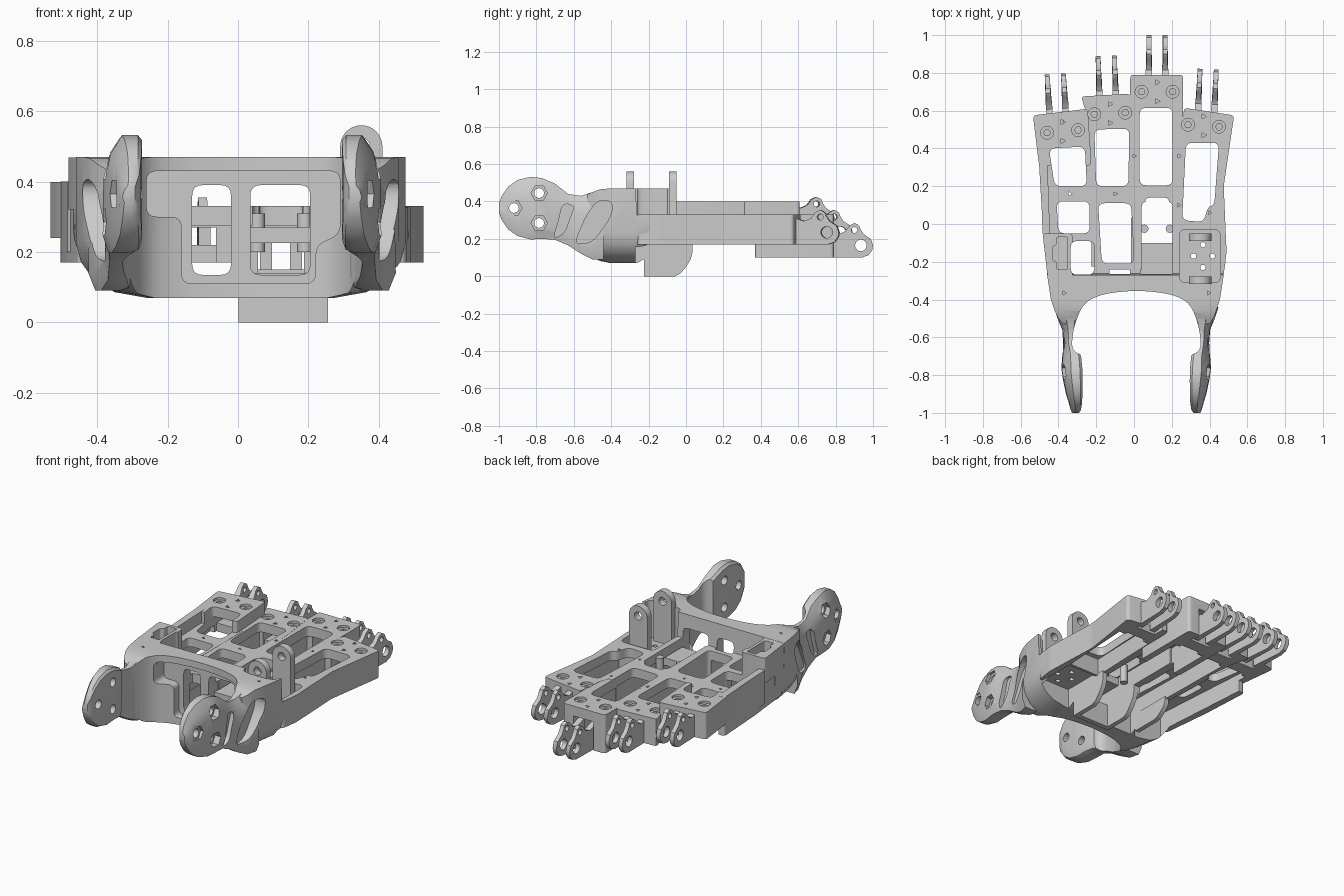
import bpy, bmesh, math
from mathutils import Vector, Matrix

if "Cube" in bpy.data.objects:
    bpy.data.objects.remove(bpy.data.objects["Cube"])

PLACE = {'Z': lambda u, v, w: (u, v, w), 'X': lambda u, v, w: (w, u, v), 'Y': lambda u, v, w: (u, w, v)}


def loft(name, rings):
    bm = bmesh.new()
    vs = [[bm.verts.new(p) for p in r] for r in rings]
    n = len(rings[0])
    for a, b in zip(vs, vs[1:]):
        for i in range(n):
            bm.faces.new((a[i], a[(i + 1) % n], b[(i + 1) % n], b[i]))
    bm.faces.new(vs[0])
    bm.faces.new(vs[-1])
    bmesh.ops.recalc_face_normals(bm, faces=bm.faces)
    me = bpy.data.meshes.new(name)
    bm.to_mesh(me)
    bm.free()
    ob = bpy.data.objects.new(name, me)
    bpy.context.collection.objects.link(ob)
    return ob


def prism(name, pts, axis, a, b):
    return loft(name, [[PLACE[axis](u, v, w) for u, v in pts] for w in (a, b)])


def rounded(pts, r, seg=4):
    out = []
    for i, p in enumerate(pts):
        p, q, s = Vector(p), Vector(pts[i - 1]), Vector(pts[(i + 1) % len(pts)])
        a = p + (q - p).normalized() * min(r, (q - p).length * .45)
        b = p + (s - p).normalized() * min(r, (s - p).length * .45)
        for k in range(seg + 1):
            t = k / seg
            out.append(tuple(a * (1 - t) ** 2 + p * 2 * t * (1 - t) + b * t * t))
    return out


def rect(x0, x1, y0, y1):
    return [(x0, y0), (x1, y0), (x1, y1), (x0, y1)]


def circle(x, y, r, n=20):
    return [(x + r * math.cos(k * math.tau / n), y + r * math.sin(k * math.tau / n)) for k in range(n)]


def bounds(ob):
    c = [v.co for v in ob.data.vertices]
    return [(min(p[i] for p in c), max(p[i] for p in c)) for i in range(3)]


def finish(ob, cutters=()):
    box = bounds(ob)
    for c in cutters:
        if all(p[0] < q[1] and q[0] < p[1] for p, q in zip(box, bounds(c))):
            m = ob.modifiers.new('cut', 'BOOLEAN')
            m.operation, m.solver, m.object = 'DIFFERENCE', 'EXACT', c
    dg = bpy.context.evaluated_depsgraph_get()
    me = bpy.data.meshes.new_from_object(ob.evaluated_get(dg))
    ob.modifiers.clear()
    ob.data = me
    me.shade_smooth()
    me.set_sharp_from_angle(angle=math.radians(32))


cuts = []


def cut(pts, axis, a, b):
    c = prism('cutter', pts, axis, a, b)
    c.hide_render = True
    cuts.append(c)


# Body: bay plates, taller left rim and raised corner
body = [prism(n, rounded(p, .02), 'Z', a, b) for n, p, a, b in [
    ('left_bay', [(-.455, -.26), (-.215, -.26), (-.215, .36), (-.505, .36), (-.487, .05)], .17, .331),
    ('left_rim', [(-.484, -.06), (-.445, -.06), (-.45, .1), (-.46, .36), (-.505, .36), (-.487, .05)], .20, .40),
    ('left_front_block', [(-.503, .31), (-.225, .31), (-.245, .61), (-.535, .575)], .24, .399),
    ('inner_left_bay', [(-.23, -.26), (.01, -.26), (.01, .45), (-.02, .69), (-.28, .675), (-.25, .58), (-.23, .4)], .17, .33),
    ('middle_bay', rect(0, .24, -.26, .40), .17, .33),
    ('middle_front_block', rect(-.02, .26, .37, .79), .10, .329),
    ('right_bay', [(.23, -.26), (.475, -.26), (.49, -.15), (.475, .2), (.53, .575), (.265, .615), (.25, .45), (.23, .4)], .17, .33),
    ('raised_corner', [(-.455, -.30), (-.325, -.30), (-.325, -.05), (-.484, -.05)], .32, .469)]]


# Wrist hull: rounded U cross-section swept front to back
def u_ring(y, xl, xr, zl, zt):
    h = min(.16, (zt - zl) * .6)
    half = [(0, h), (.015, h * .65), (.05, h * .33), (.11, h * .1), (.2, 0)]
    left = [(xl, zt)] + [(xl + d, zl + z) for d, z in half]
    right = [(xr - d, zl + z) for d, z in reversed(half)] + [(xr, zt)]
    return [(x, y, z) for x, z in left + right]


body.append(loft('wrist_hull', [u_ring(*s) for s in [
    (-.53, -.375, .398, .10, .435), (-.50, -.40, .42, .085, .45), (-.46, -.42, .435, .07, .465), (-.40, -.44, .455, .07, .47),
    (-.27, -.46, .475, .07, .47), (-.262, -.46, .475, .07, .328), (-.21, -.465, .483, .10, .328),
    (-.17, -.468, .485, .17, .328)]]))

# Concave wrist opening, recessed panel and its two windows
cut(rounded([(-.33, -.7), (-.325, -.56), (-.27, -.42), (-.17, -.37), (.015, -.35), (.2, -.37), (.30, -.42), (.35, -.56), (.355, -.7)], .12, 6), 'Z', -.1, .7)
cut(rounded([(-.16, .11), (.22, .11), (.22, .22), (.29, .25), (.29, .43), (-.26, .43), (-.26, .30), (-.16, .30)], .03), 'Y', -.6, -.325)
for x0, x1 in ((-.13, -.02), (.035, .205)):
    cut(rounded(rect(x0, x1, .135, .39), .03), 'Y', -.40, -.24)

# Through openings in the top plates
for p in ([(-.42, .20), (-.25, .20), (-.26, .41), (-.45, .40)],
          [(-.20, .20), (-.03, .20), (-.025, .505), (-.21, .50)],
          rect(.03, .205, .205, .615),
          [(.255, .02), (.37, .01), (.39, .09), (.425, .10), (.45, .43), (.275, .43)],
          [(-.40, -.05), (-.235, -.05), (-.235, .12), (-.41, .12)],
          [(-.17, -.21), (0, -.21), (-.015, .11), (-.19, .11)],
          rect(.04, .205, -.265, .12), rect(.06, .185, .10, .14),
          rect(-.335, -.21, -.268, -.09)):
    cut(rounded(p, .035), 'Z', -.1, .6)

# Hollow undersides of the bays
for p, top in (([(-.42, -.27), (-.235, -.27), (-.25, .41), (-.47, .41)], .28),
               ([(-.20, -.27), (-.02, -.27), (-.02, .51), (-.215, .51)], .275),
               (rect(.03, .215, -.27, .36), .275), (rect(.02, .22, .35, .62), .27),
               ([(.25, -.015), (.45, -.015), (.475, .44), (.265, .44)], .275),
               (rect(.255, .45, -.27, -.03), .19)):
    cut(p, 'Z', -.1, top)

# Motor pocket on the right with mounting holes, slot on the left
cut(rounded(rect(.24, .457, -.31, -.03), .035), 'Z', .25, .6)
for dx, dy in ((.05, 0), (-.05, 0), (0, .06), (0, -.06)):
    cut(circle(.365 + dx, -.17 + dy, .014, 12), 'Z', -.1, .3)
cut(rounded([(-.41, -.24), (-.352, -.24), (-.352, -.07), (-.41, -.07),
             (-.41, -.11), (-.43, -.12), (-.43, -.19), (-.41, -.2)], .008), 'Z', .35, .6)
for x, y in ((-.37, -.365), (.395, -.365), (0, .36), (.24, .36), (-.34, .16), (-.1, .16), (.235, .1), (.4, .06)):
    cut(circle(x, y, .012, 3), 'Z', .28, .6)

# Fingers: screw holes, open tendon channel with a tie bar, and a pair of hinge prongs each
prong_shape = [(-.26, 0), (-.06, 0), (-.025, .012), (-.004, .04), (0, .065), (-.012, .10), (-.05, .125), (-.066, .15),
               (-.075, .172), (-.10, .185), (-.125, .172), (-.15, .14), (-.185, .125), (-.26, .15)]
for name, cx, sy, tip, zb, deg in (('left', -.405, .49, .795, .24, 5), ('inner_left', -.14, .585, .89, .17, 3),
                                   ('middle', .122, .70, 1.0, .10, 0), ('right', .383, .52, .82, .17, -4)):
    zt = .33 if name == 'middle' else zb + .16
    sx = cx + (.027 if name == 'left' else .012 if name == 'inner_left' else -.015 if name == 'right' else 0)
    for s in (-1, 1):
        y = sy + s * .08 * math.sin(math.radians(deg))
        cut(circle(sx + s * .082, y, .034, 18), 'Z', zt - .014, zt + .3)
        cut(circle(sx + s * .082, y, .018, 6), 'Z', zt - .06, zt + .1)
        cut(circle(sx, sy + s * .05, .015, 3), 'Z', zt - .04, zt + .1)
    cut(rect(sx - .065, sx + .065, zb - .02, zt - .06), 'Y', sy - .13, tip)
    finish(prism(name + '_tie_bar', rect(sx - .07, sx + .07, sy - .06, sy + .02), 'Z', zb, zb + .05))
    holes = []
    for yy, zz, r in ((tip - .065, zb + .065, .031), (tip - .10, zb + .147, .016)):
        holes.append(prism('cutter', circle(yy, zz, r, 16), 'X', cx - .2, cx + .2))
    for s, side in ((-1, 'a'), (1, 'b')):
        p = prism(f'{name}_hinge_prong_{side}', [(tip + a, zb + b) for a, b in prong_shape], 'X', cx + s * .043 - .017, cx + s * .043 + .017)
        for v in p.data.vertices:  # thin toward the tip
            c = cx + s * .043
            v.co.x = c + (v.co.x - c) * (1 if v.co.y < tip - .15 else .75)
        finish(p, holes)
        piv = Matrix.Translation((cx, tip - .2, 0))
        p.data.transform(piv @ Matrix.Rotation(math.radians(deg * .7), 4, 'Z') @ piv.inverted())
    for h in holes:
        bpy.data.objects.remove(h)

# Wrist arms: lofted blades ending in discs, mirrored left to right
arm = [(-.44, .29, .425, .09, .465), (-.50, .30, .405, .09, .45), (-.56, .31, .38, .12, .43), (-.63, .31, .375, .165, .44),
       (-.70, .28, .38, .195, .495), (-.77, .273, .385, .20, .525), (-.83, .272, .375, .197, .532), (-.90, .273, .36, .215, .515),
       (-.95, .275, .345, .25, .48), (-.985, .281, .335, .30, .43), (-1.0, .292, .328, .34, .39)]


def arm_ring(f, y, a, b, lo, hi):
    w, d = b - a, min(.05, (hi - lo) * .3)
    pts = [(a + w * .1, lo + d * .2), (a + w * .35, lo), (b - w * .15, lo), (b, lo + d), (b - w * .03, hi - d * 2),
           (b - w * .15, hi - d), (b - w * .45, hi), (a + w * .12, hi), (a, hi - d * .3), (a, lo + d * .8)]
    return [(f(x), y, z) for x, z in pts]


for side, f in (('left', lambda x: -x), ('right', lambda x: x + .023)):
    body.append(loft(side + '_wrist_arm', [arm_ring(f, *s) for s in arm]))
    for y, z in ((-.92, .365), (-.785, .445), (-.785, .285)):
        cut(circle(y, z, .026), 'X', f(.2), f(.5))
        cut(circle(y, z, .044, 6), 'X', f(.345), f(.5))
    cut(rounded([(-.71, .20), (-.65, .23), (-.595, .38), (-.66, .39), (-.68, .30)], .03), 'X', f(.35), f(.5))
    cut(rounded([(-.60, .17), (-.50, .18), (-.40, .32), (-.39, .40), (-.47, .41), (-.53, .33)], .05), 'X', f(.365), f(.6))

for ob in body:
    finish(ob, cuts)

# Upright motor tabs with pivot hole
pivot = prism('cutter', circle(.35, .50, .024), 'Y', -.5, .2)
tab = [(.29, .24), (.41, .24)] + [(.35 + .06 * math.cos(math.pi * k / 12), .50 + .06 * math.sin(math.pi * k / 12)) for k in range(13)] + [(.29, .4)]
for name, y in (('front_motor_tab', -.318), ('rear_motor_tab', -.09)):
    finish(prism(name, tab, 'Y', y, y + .04), [pivot])
cuts.append(pivot)

# Rounded fins, plate and cross shelf under the middle
for i, (x, low) in enumerate(((-.225, .07), (-.015, .07), (.002, 0), (.228, 0))):
    k = (.18 - low) / .18
    prof = [(-.225, .18), (-.225, 0), (-.06, 0), (-.03, .015), (.0, .05), (.025, .09), (.035, .13), (.035, .18)]
    finish(prism(f'under_fin_{i}', [(y, .18 - (.18 - z) * k) for y, z in prof], 'X', x, x + .028))
finish(prism('under_fin_plate', rounded(rect(.004, .254, 0, .14), .01), 'Y', -.225, -.195))
finish(prism('middle_shelf', rect(.025, .22, -.265, -.10), 'Z', .225, .27))
for x in (.055, .19):
    finish(prism('screw_boss', circle(x, -.025, .022, 12), 'Z', .2, .31))

for c in cuts:
    bpy.data.objects.remove(c)
